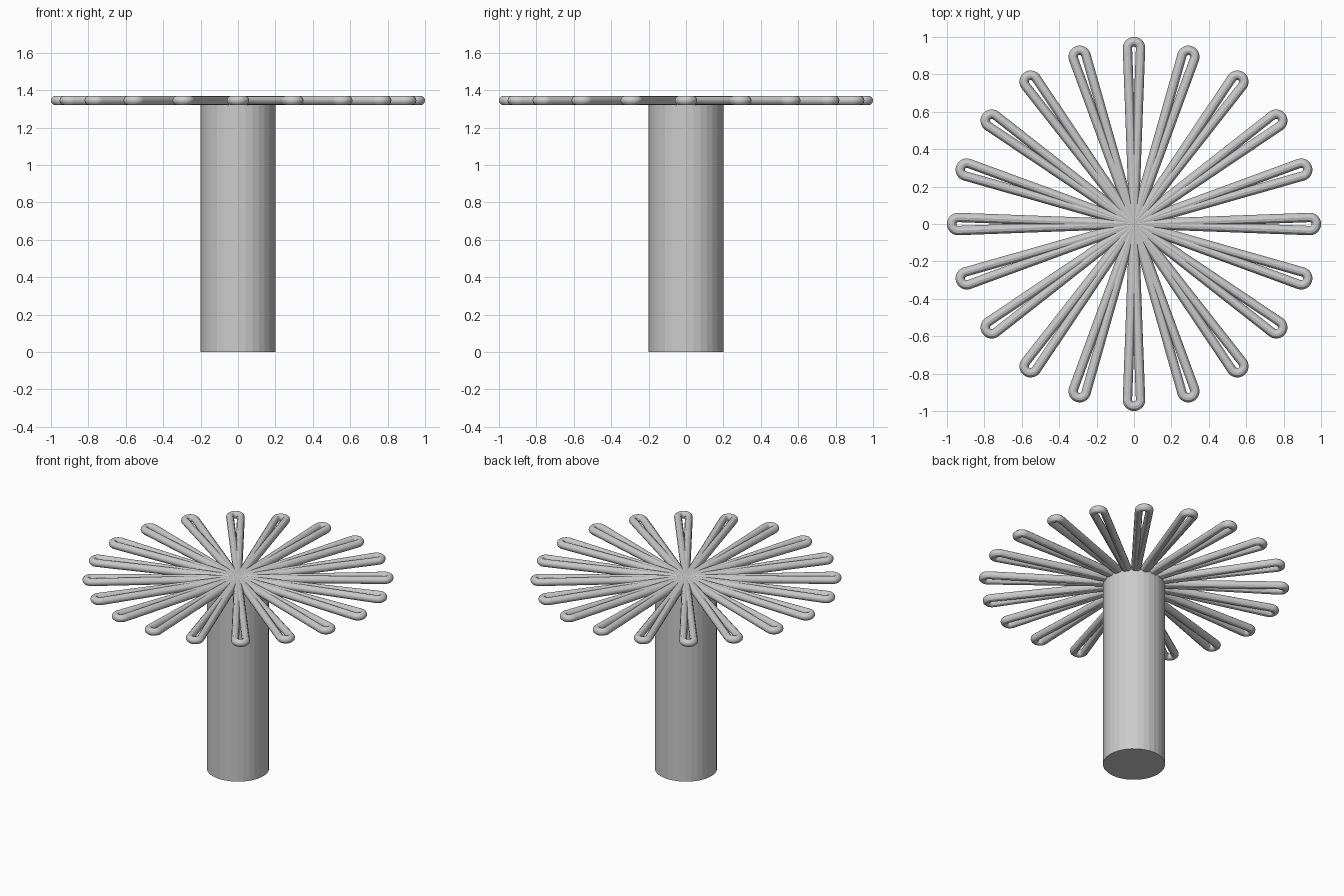
import bpy
from math import sin, cos, pi, asin

if "Cube" in bpy.data.objects:
    bpy.data.objects.remove(bpy.data.objects["Cube"])

PETALS = 20
TUBE_R = 0.025
TUBE_Z = 1.345
ARC_C = 0.94      # distance of the rounded tip's centre from the axis
ARC_R = 0.035     # centreline radius of the rounded tip

# Central column
bpy.ops.mesh.primitive_cylinder_add(vertices=32, radius=0.2, depth=TUBE_Z,
                                    location=(0, 0, TUBE_Z / 2))
bpy.context.object.name = "column"

# Centreline of one looped spoke: out from the hub, round the tip and back
tilt = asin(ARC_R / ARC_C)
start, steps = pi / 2 + tilt, 16
loop = [(0, 0)]
for i in range(steps + 1):
    a = start - 2 * start * i / steps
    loop.append((ARC_C + ARC_R * cos(a), ARC_R * sin(a)))
loop.append((0, 0))

# Ring of looped tube spokes
curve = bpy.data.curves.new("looped_spokes", 'CURVE')
curve.dimensions = '3D'
curve.bevel_depth = TUBE_R
curve.bevel_resolution = 4
curve.use_fill_caps = True
for k in range(PETALS):
    t = 2 * pi * k / PETALS
    spline = curve.splines.new('POLY')
    spline.points.add(len(loop) - 1)
    for p, (x, y) in zip(spline.points, loop):
        p.co = (x * cos(t) - y * sin(t), x * sin(t) + y * cos(t), TUBE_Z, 1)
spokes = bpy.data.objects.new("looped_spokes", curve)
bpy.context.collection.objects.link(spokes)

# Turn the tubes into a smooth mesh
bpy.ops.object.select_all(action='DESELECT')
spokes.select_set(True)
bpy.context.view_layer.objects.active = spokes
bpy.ops.object.convert(target='MESH')
bpy.ops.object.shade_smooth_by_angle()
